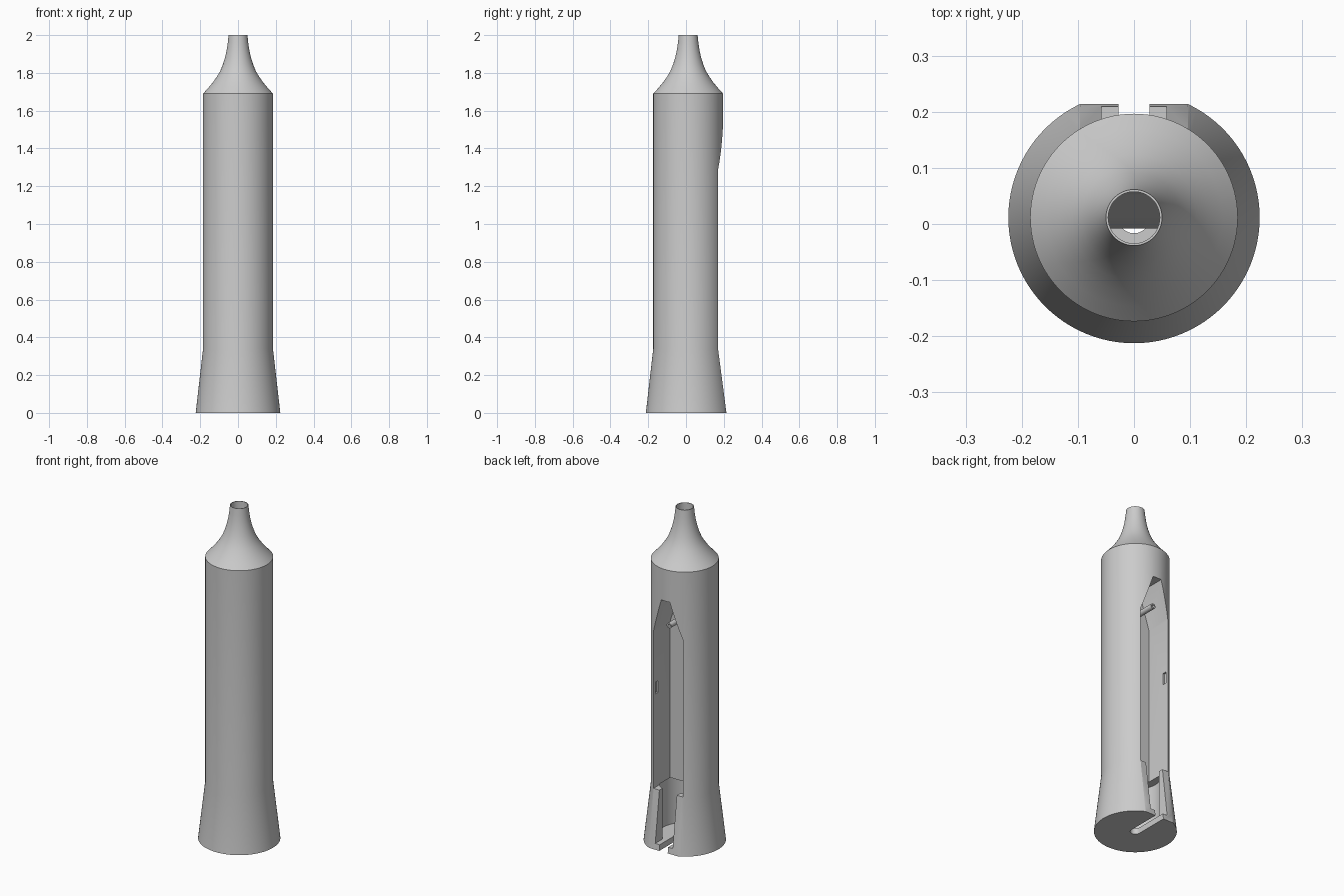
import bpy, bmesh, math
from mathutils import Matrix, Vector

cube = bpy.data.objects.get("Cube")
if cube:
    bpy.data.objects.remove(cube, do_unlink=True)

AXIS_Y = 0.0115          # the turned body sits slightly off centre
HALF = 0.097             # half width of the rear slot
SHOULDER_Z, FLARE_Z = 1.69, 0.34

grey = bpy.data.materials.new("light grey")
grey.use_nodes = True
grey.diffuse_color = (0.6, 0.6, 0.6, 1)
grey.node_tree.nodes["Principled BSDF"].inputs["Base Color"].default_value = (0.6, 0.6, 0.6, 1)


def finish(name, bm):
    bmesh.ops.remove_doubles(bm, verts=bm.verts, dist=1e-5)
    bmesh.ops.recalc_face_normals(bm, faces=bm.faces)
    mesh = bpy.data.meshes.new(name)
    bm.to_mesh(mesh)
    bm.free()
    obj = bpy.data.objects.new(name, mesh)
    bpy.context.collection.objects.link(obj)
    mesh.materials.append(grey)
    return obj


def lathe(name, profile, steps=96, closed=False):
    """Turn an (r, z) profile around the body axis."""
    bm = bmesh.new()
    verts = [bm.verts.new((r, 0, z)) for r, z in profile]
    pairs = list(zip(verts, verts[1:]))
    if closed:
        pairs.append((verts[-1], verts[0]))
    edges = [bm.edges.new(p) for p in pairs]
    bmesh.ops.spin(bm, geom=verts + edges, cent=(0, 0, 0), axis=(0, 0, 1),
                   angle=math.tau, steps=steps, use_merge=False)
    bmesh.ops.translate(bm, verts=bm.verts, vec=(0, 0 if closed else AXIS_Y, 0))
    return finish(name, bm)


def prism(name, points, start, end, along):
    """Extrude an outline along x (points y, z) or along y (points x, z)."""
    bm = bmesh.new()

    def place(a, b, t):
        return (t, a + AXIS_Y, b) if along == "x" else (a, t + AXIS_Y, b)

    face = bm.faces.new([bm.verts.new(place(a, b, start)) for a, b in points])
    grown = bmesh.ops.extrude_face_region(bm, geom=[face])
    shift = Vector((end - start, 0, 0) if along == "x" else (0, end - start, 0))
    bmesh.ops.translate(bm, vec=shift,
                        verts=[g for g in grown["geom"] if isinstance(g, bmesh.types.BMVert)])
    return finish(name, bm)


def box(name, half_x, y0, y1, z0, z1):
    return prism(name, [(-half_x, z0), (half_x, z0), (half_x, z1), (-half_x, z1)], y0, y1, "y")


def rod(name, r, z0, z1):
    return lathe(name, [(0, z0), (r, z0), (r, z1), (0, z1)], 48)


def combine(target, tool, operation="DIFFERENCE"):
    mod = target.modifiers.new("cut", "BOOLEAN")
    mod.operation, mod.solver, mod.object = operation, "EXACT", tool
    bpy.context.view_layer.objects.active = target
    bpy.ops.object.modifier_apply(modifier=mod.name)
    bpy.data.objects.remove(tool, do_unlink=True)


# Turned body: flared foot, straight barrel, concave nozzle
nozzle = [(0.158, 1.72), (0.133, 1.75), (0.112, 1.78), (0.094, 1.81), (0.08, 1.845),
          (0.069, 1.88), (0.06, 1.92), (0.054, 1.96), (0.05, 2.0)]
body = lathe("body", [(0, 0), (0.224, 0), (0.185, FLARE_Z), (0.185, SHOULDER_Z)]
             + nozzle + [(0, 2.0)])

# Pointed slot in the back
combine(body, prism("slot", [(-HALF, FLARE_Z), (HALF, FLARE_Z), (HALF, 1.285),
                             (0.028, 1.5), (-0.028, 1.5), (-HALF, 1.285)], 0, 0.3, "y"))

# Flat sloping lips on the foot, below the slot
combine(body, prism("lip_trim", [(0.2025, 0), (0.2037, -0.01), (0.4, -0.01),
                                 (0.4, FLARE_Z), (0.158, FLARE_Z)], -HALF, HALF, "x"))

# Foot chamber, its rear opening and the keyhole in the base plate
combine(body, rod("chamber", 0.142, 0.035, FLARE_Z + 0.005))
combine(body, box("rear_opening", 0.058, 0, 0.3, 0.035, FLARE_Z + 0.02))
combine(body, box("key_slot", 0.028, 0, 0.3, -0.05, 0.1))
combine(body, rod("key_hole", 0.028, -0.05, 0.1))

# Nozzle bore, narrowing past a sloped shelf into a passage in front of the slot
bore = rod("bore", 0.046, 0.1, 2.1)
combine(bore, prism("bore_limit", [(-0.06, 0), (-0.0195, 0), (-0.0195, 1.58), (0.06, 1.8),
                                   (0.06, 2.2), (-0.06, 2.2)], -0.1, 0.1, "x"), "INTERSECT")
combine(body, bore)

# Small catch recesses in both side walls
combine(body, box("catches", HALF + 0.012, 0.115, 0.14, 0.9, 0.97))

# Hollow peg standing on the inner wall of the slot
peg = lathe("peg", [(0.008, 0), (0.016, 0), (0.016, 0.155), (0.008, 0.155)], 24, True)
peg.data.transform(Matrix.Translation((0, AXIS_Y - 0.005, 1.34))
                   @ Matrix.Rotation(-math.pi / 2, 4, "X"))

# Smooth the round faces, keep the edges sharp
for obj in (body, peg):
    bpy.ops.object.select_all(action="DESELECT")
    obj.select_set(True)
    bpy.context.view_layer.objects.active = obj
    bpy.ops.object.shade_smooth_by_angle(angle=math.radians(25))
